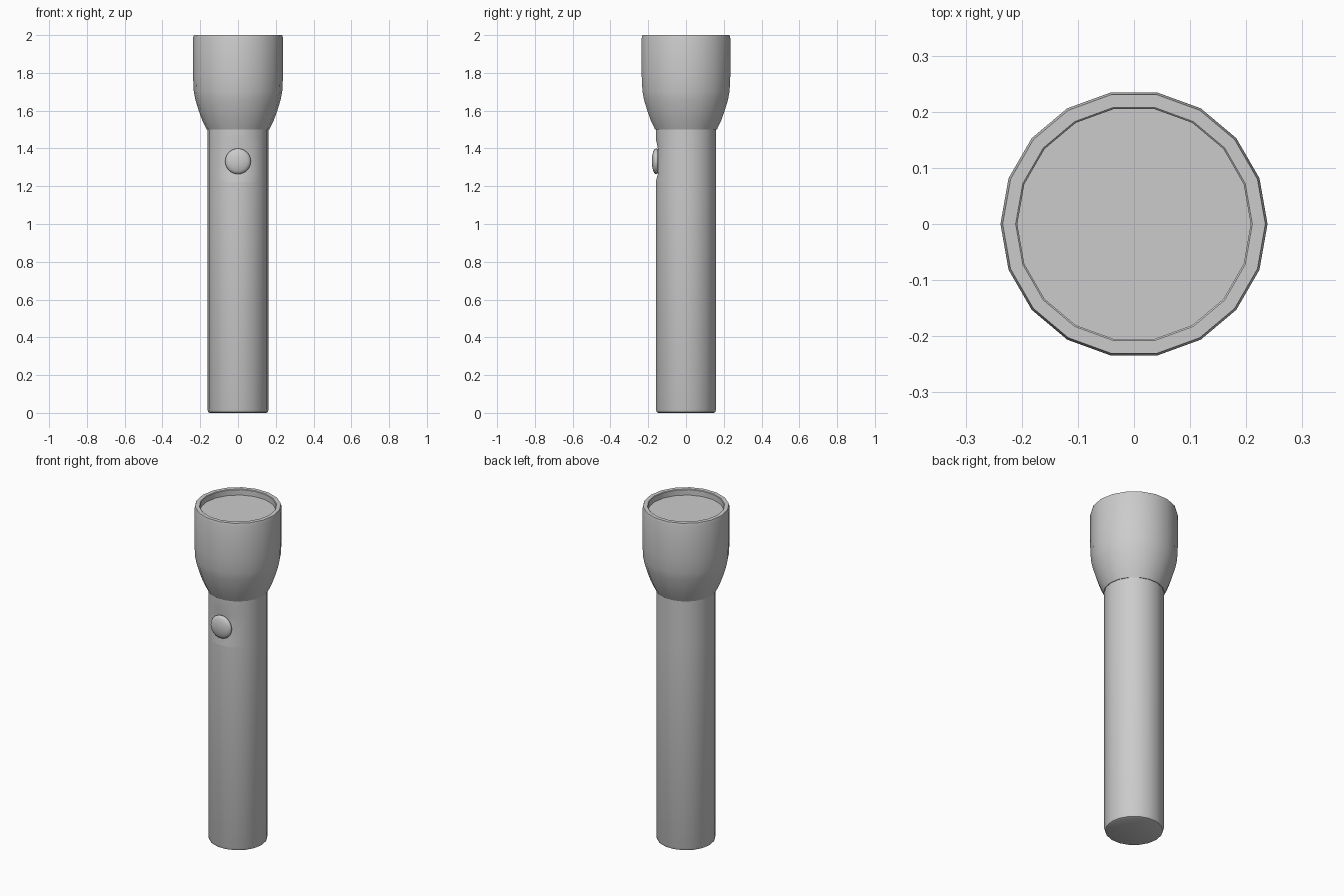
import bpy, bmesh, math
from mathutils import Matrix

if "Cube" in bpy.data.objects:
    bpy.data.objects.remove(bpy.data.objects["Cube"])

SIDES = 18


def lathe(name, profile, sides=SIDES, matrix=None, edit=None, angle=35):
    """Spin (radius, z) points round z; radius 0 closes to a pole, ends are capped."""
    bm = bmesh.new()
    rings = []
    for r, z in profile:
        if r == 0:
            rings.append([bm.verts.new((0, 0, z))] * sides)
        else:
            rings.append([bm.verts.new((r * math.cos(2 * math.pi * i / sides),
                                        r * math.sin(2 * math.pi * i / sides), z))
                          for i in range(sides)])
    for a, b in zip(rings, rings[1:]):
        for i in range(sides):
            j = (i + 1) % sides
            bm.faces.new(list(dict.fromkeys((a[i], a[j], b[j], b[i]))))
    for ring in (rings[0], rings[-1]):
        if ring[0] is not ring[1]:
            bm.faces.new(ring)
    if edit:
        edit(bm)
    bmesh.ops.recalc_face_normals(bm, faces=bm.faces)
    if matrix:
        bm.transform(matrix)
    mesh = bpy.data.meshes.new(name)
    bm.to_mesh(mesh)
    bm.free()
    obj = bpy.data.objects.new(name, mesh)
    bpy.context.collection.objects.link(obj)
    bpy.ops.object.select_all(action='DESELECT')
    obj.select_set(True)
    bpy.context.view_layer.objects.active = obj
    bpy.ops.object.shade_smooth_by_angle(angle=math.radians(angle))
    return obj


def dent_front(bm):
    # shallow thumb recess behind the button
    for v in bm.verts:
        if 1.25 < v.co.z < 1.42 and v.co.y < -0.15:
            v.co.y = -0.149


# Handle tube with rounded tail
lathe("handle", [(0.148, 0.0), (0.157, 0.004), (0.162, 0.018), (0.162, 1.22),
                 (0.162, 1.225), (0.162, 1.265), (0.162, 1.40), (0.162, 1.45),
                 (0.162, 1.51)], edit=dent_front)

# Flared head, rim and recessed lens
lathe("head", [(0.155, 1.50), (0.166, 1.50), (0.190, 1.55), (0.208, 1.60),
               (0.225, 1.655), (0.234, 1.70), (0.238, 1.78), (0.238, 1.985),
               (0.234, 2.0), (0.211, 2.0), (0.208, 1.997), (0.208, 1.965)])

# Domed push button on the front
lathe("button", [(0.060, 0.0), (0.066, 0.004), (0.068, 0.011), (0.065, 0.018),
                 (0.052, 0.025), (0.030, 0.031), (0, 0.033)], sides=24,
      matrix=Matrix.Translation((0, -0.148, 1.332)) @ Matrix.Rotation(math.pi / 2, 4, 'X'),
      angle=60)
